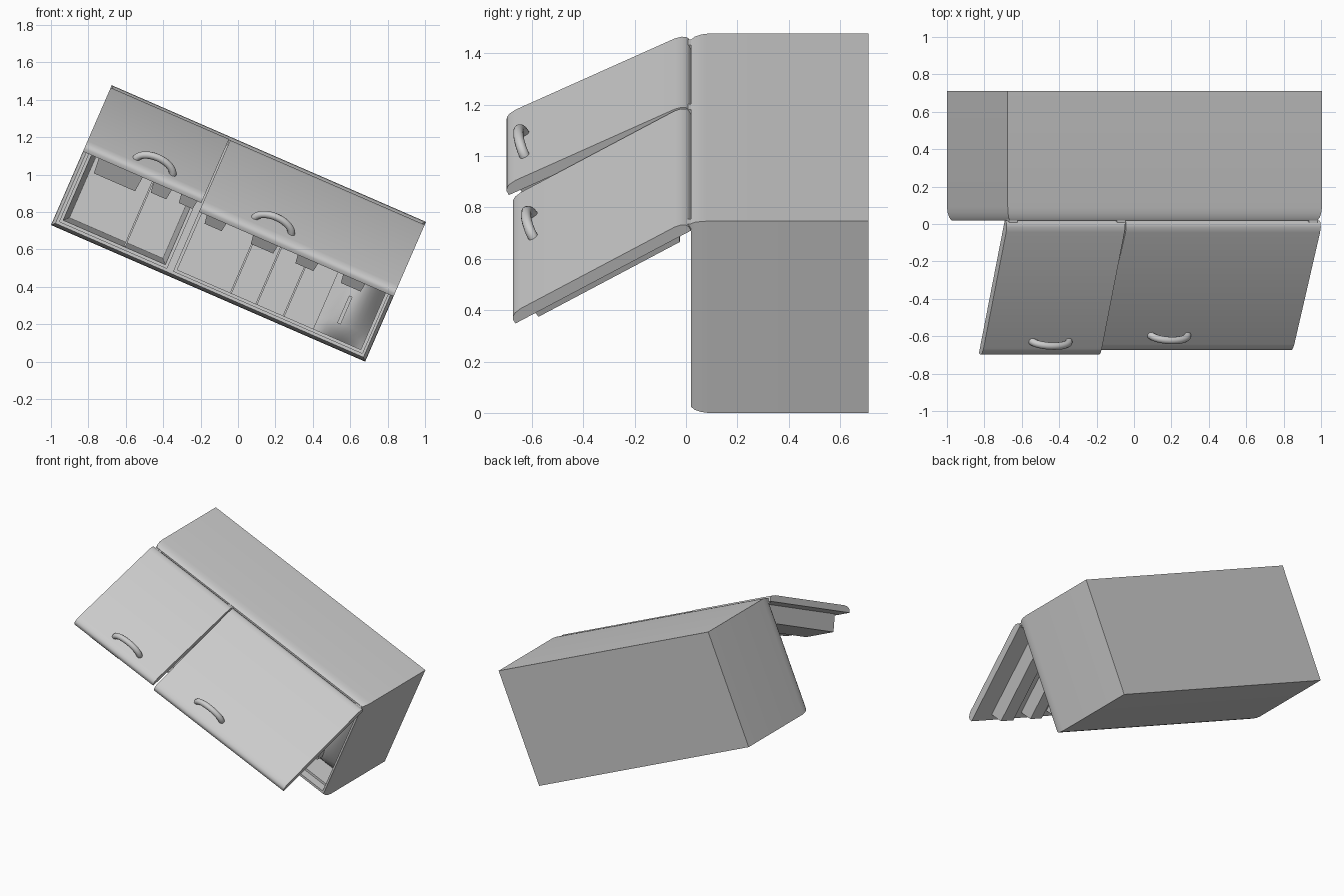
import bpy, bmesh, math
from mathutils import Matrix, Vector

if "Cube" in bpy.data.objects:
    bpy.data.objects.remove(bpy.data.objects["Cube"])

white = bpy.data.materials.new("appliance_white")
white.diffuse_color = (0.6, 0.6, 0.6, 1)
white.use_nodes = True
white.node_tree.nodes["Principled BSDF"].inputs["Base Color"].default_value = white.diffuse_color

# Tilted cabinet frame: x along the long side, y depth, z across
FRAME = Matrix.Translation((-1, 0, 0.73)) @ Matrix.Rotation(math.radians(23.5), 4, 'Y')
LONG, WIDE = 1.832, 0.815


def door_frame(angle):
    """x along hinge, y away from the hinge, z out of the door front."""
    a = math.radians(angle)
    c, s = math.cos(a), math.sin(a)
    return FRAME @ Matrix(((1, 0, 0, 0), (0, -c, -s, 0.02), (0, -s, c, 0.775), (0, 0, 0, 1)))


def finish(name, bm, frame):
    bm.transform(frame)
    bmesh.ops.recalc_face_normals(bm, faces=bm.faces[:])
    me = bpy.data.meshes.new(name)
    bm.to_mesh(me)
    bm.free()
    me.materials.append(white)
    ob = bpy.data.objects.new(name, me)
    bpy.context.scene.collection.objects.link(ob)
    return ob


def smooth(ob):
    bpy.ops.object.select_all(action='DESELECT')
    ob.select_set(True)
    bpy.context.view_layer.objects.active = ob
    bpy.ops.object.shade_smooth_by_angle(angle=math.radians(35))


def loft(name, rings, frame):
    bm = bmesh.new()
    loops = [[bm.verts.new(p) for p in r] for r in rings]
    for a, b in zip(loops, loops[1:]):
        for i in range(len(a)):
            j = (i + 1) % len(a)
            bm.faces.new((a[i], a[j], b[j], b[i]))
    bm.faces.new(loops[0])
    bm.faces.new(loops[-1])
    return finish(name, bm, frame)


def rect(x0, x1, z0, z1, y, inset=0.0):
    i = inset
    return [(x0 + i, y, z0 + i), (x1 - i, y, z0 + i), (x1 - i, y, z1 - i), (x0 + i, y, z1 - i)]


def box(name, x0, x1, y0, y1, z0, z1, frame=FRAME):
    return loft(name, [rect(x0, x1, z0, z1, y0), rect(x0, x1, z0, z1, y1)], frame)


def tube(name, pts, radius, frame):
    cu = bpy.data.curves.new(name, 'CURVE')
    cu.dimensions = '3D'
    cu.bevel_depth, cu.bevel_resolution, cu.use_fill_caps = radius, 4, True
    sp = cu.splines.new('POLY')
    sp.points.add(len(pts) - 1)
    for p, q in zip(sp.points, pts):
        p.co = (*(frame @ Vector(q)), 1)
    cu.materials.append(white)
    ob = bpy.data.objects.new(name, cu)
    bpy.context.scene.collection.objects.link(ob)
    bpy.ops.object.select_all(action='DESELECT')
    ob.select_set(True)
    bpy.context.view_layer.objects.active = ob
    bpy.ops.object.convert(target='MESH')
    smooth(bpy.context.view_layer.objects.active)


# Cabinet with softly rounded front rim
cabinet = loft("cabinet", [rect(0, LONG, 0, WIDE, y, i) for y, i in
               ((0.71, 0), (0.09, 0), (0.06, 0.003), (0.035, 0.009), (0.02, 0.018))], FRAME)

# Hollow out the two compartments, narrowing toward the back
for name, x0, x1 in (("freezer_cutter", 0.035, 0.66), ("fridge_cutter", 0.70, 1.80)):
    cut = loft(name, [rect(x0, x1, 0.035, 0.78, y, i) for y, i in
               ((-0.1, 0), (0.08, 0), (0.081, 0.015), (0.63, 0.04 if x0 < 0.1 else 0.015))], FRAME)
    cut.hide_render = True
    mod = cabinet.modifiers.new("hollow", 'BOOLEAN')
    mod.operation, mod.solver, mod.object = 'DIFFERENCE', 'EXACT', cut
    bpy.context.view_layer.objects.active = cabinet
    bpy.ops.object.modifier_apply(modifier=mod.name)
    bpy.data.objects.remove(cut)
smooth(cabinet)

# Shelves
for i, u in enumerate((0.407, 1.027, 1.176, 1.335)):
    box(f"shelf_{i}", u - 0.005, u + 0.005, 0.14, 0.64, 0.04, 0.775)

# Bulging crisper drawer with a slot handle
bm = bmesh.new()
N, M = 10, 16
x0, x1, z0, z1 = 1.507, 1.795, 0.045, 0.77
grid = []
for i in range(N + 1):
    a = i / N
    grid.append([bm.verts.new((x0 + (x1 - x0) * a,
                 0.26 - 0.12 * math.sin(math.pi * a) * math.sin(math.pi * j / M) ** 0.5,
                 z0 + (z1 - z0) * j / M)) for j in range(M + 1)])
for i in range(N):
    for j in range(M):
        bm.faces.new((grid[i][j], grid[i + 1][j], grid[i + 1][j + 1], grid[i][j + 1]))
edges = [e for e in bm.edges if e.is_boundary]
ext = bmesh.ops.extrude_edge_only(bm, edges=edges)
for v in ext["geom"]:
    if isinstance(v, bmesh.types.BMVert):
        v.co.y = 0.64
smooth(finish("crisper_drawer", bm, FRAME))
box("drawer_handle", 1.612, 1.632, 0.125, 0.18, 0.13, 0.29)

# Doors: profile across the door, extruded along the hinge side
L, T = 0.79, 0.045
half = [(0, 0), (0, 0.02), (0.007, 0.031), (0.022, 0.040), (0.05, T)]
profile = half + [(L - s, n) for s, n in reversed(half)]
freezer_bins = ((0.09, 0.35, 0.12), (0.41, 0.52, 0.09), (0.57, 0.67, 0.08))
fridge_bins = ((0.74, 0.86, 0.085), (1.01, 1.16, 0.085), (1.27, 1.395, 0.085), (1.535, 1.67, 0.085))
for name, u0, u1, ang, hu, hs, bins in (
        ("freezer", 0.0, 0.69, 26, 0.382, 0.70, freezer_bins),
        ("fridge", 0.698, LONG, 30, 1.09, 0.685, fridge_bins)):
    F = door_frame(ang)
    smooth(loft(name + "_door", [[(u, s, n) for s, n in profile] for u in (u0, u1)], F))
    # Door bins on the inner face, slightly narrower at the lip
    for i, (a, b, d) in enumerate(bins):
        outer = [(a, 0.06, 0), (b, 0.06, 0), (b, 0.745, 0), (a, 0.745, 0)]
        inner = [(a + .01, 0.10, -d), (b - .01, 0.10, -d), (b - .01, 0.735, -d), (a + .01, 0.735, -d)]
        loft(f"{name}_door_bin_{i}", [outer, inner], F)
    # Arched handle
    arc = [(hu - 0.108 * math.cos(t), hs, T - 0.01 + 0.065 * math.sin(t))
           for t in (math.pi * k / 16 for k in range(17))]
    tube(name + "_handle", arc, 0.02, F)

# Hinge blocks between cabinet and doors
for i, u in enumerate((0.04, 0.67, 1.79)):
    box(f"hinge_{i}", u - 0.025, u + 0.025, 0.0, 0.04, 0.765, 0.795)
